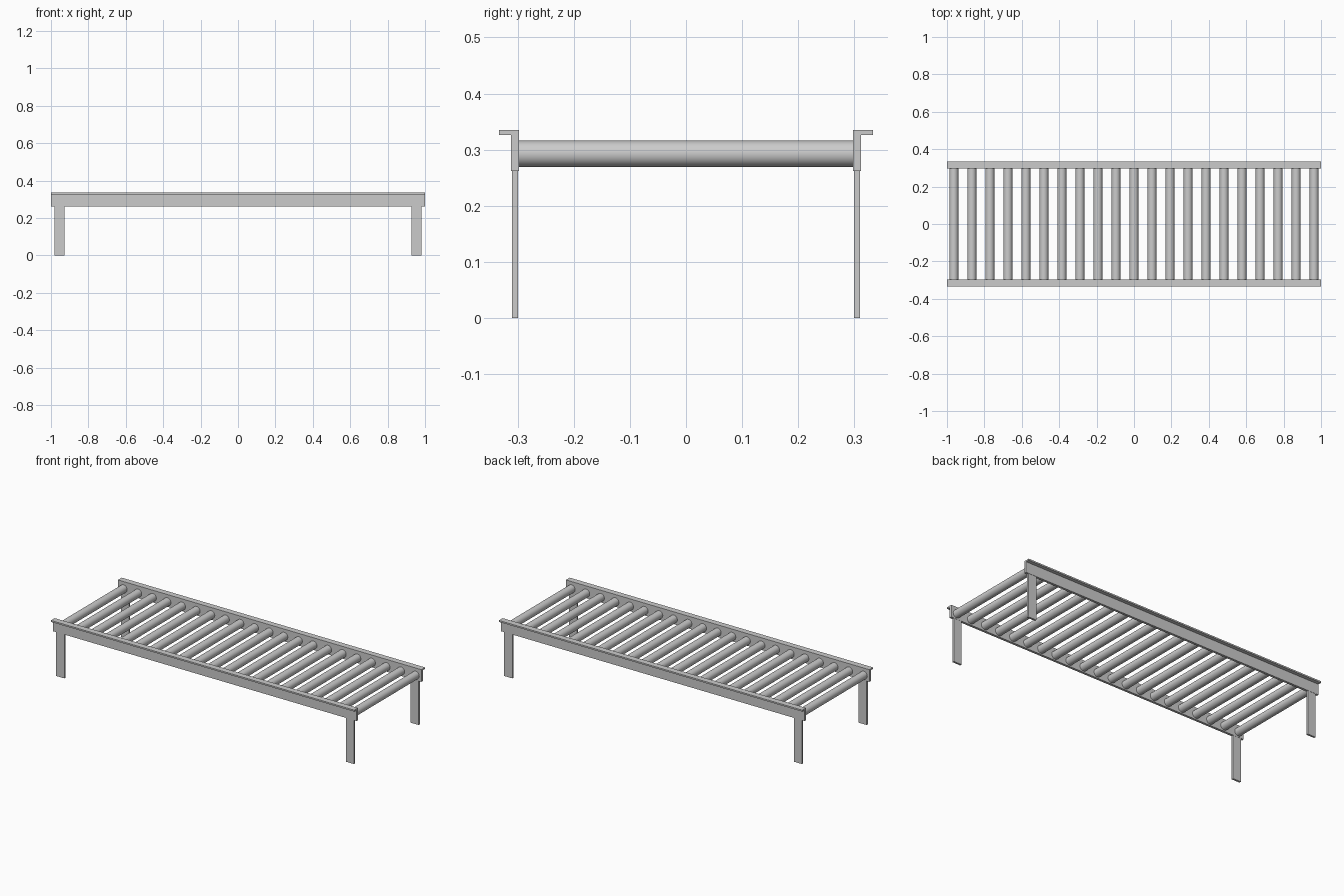
import bpy, bmesh, math

if "Cube" in bpy.data.objects:
    bpy.data.objects.remove(bpy.data.objects["Cube"])

WEB_IN, WEB_OUT, FLANGE_OUT = 0.298, 0.312, 0.3335
RAIL_BOTTOM, FLANGE_BOTTOM, RAIL_TOP = 0.262, 0.326, 0.335


def new_object(name, bm):
    bmesh.ops.recalc_face_normals(bm, faces=bm.faces)
    mesh = bpy.data.meshes.new(name)
    bm.to_mesh(mesh)
    bm.free()
    obj = bpy.data.objects.new(name, mesh)
    bpy.context.collection.objects.link(obj)
    return obj


def extrude_x(name, profile, x0, x1):
    """Extrude a (y, z) profile along x."""
    bm = bmesh.new()
    face = bm.faces.new([bm.verts.new((x0, y, z)) for y, z in profile])
    ext = bmesh.ops.extrude_face_region(bm, geom=[face])
    verts = [g for g in ext["geom"] if isinstance(g, bmesh.types.BMVert)]
    bmesh.ops.translate(bm, verts=verts, vec=(x1 - x0, 0, 0))
    return new_object(name, bm)


for side, s in (("front", -1), ("back", 1)):
    # Angle rail: upright web with an outward top flange
    rail = [(WEB_IN, RAIL_BOTTOM), (WEB_OUT, RAIL_BOTTOM), (WEB_OUT, FLANGE_BOTTOM),
            (FLANGE_OUT, FLANGE_BOTTOM), (FLANGE_OUT, RAIL_TOP), (WEB_IN, RAIL_TOP)]
    extrude_x(side + "_rail", [(s * y, z) for y, z in rail], -1, 1)

    # Flat bar legs under each rail end
    leg = [(0.299, 0), (0.3105, 0), (0.3105, RAIL_BOTTOM), (0.299, RAIL_BOTTOM)]
    for end, x in (("left", -0.955), ("right", 0.955)):
        extrude_x(f"{side}_{end}_leg", [(s * y, z) for y, z in leg], x - 0.027, x + 0.027)

# Rollers spanning between the rails
COUNT, PITCH, RADIUS, HEIGHT = 21, 0.0963, 0.0235, 0.2925
for i in range(COUNT):
    x = (i - (COUNT - 1) / 2) * PITCH
    bpy.ops.mesh.primitive_cylinder_add(vertices=32, radius=RADIUS, depth=2 * WEB_IN,
                                        location=(x, 0, HEIGHT),
                                        rotation=(math.pi / 2, 0, 0))
    bpy.context.object.name = f"roller_{i + 1:02d}"
    bpy.ops.object.shade_smooth_by_angle(angle=math.radians(40))
